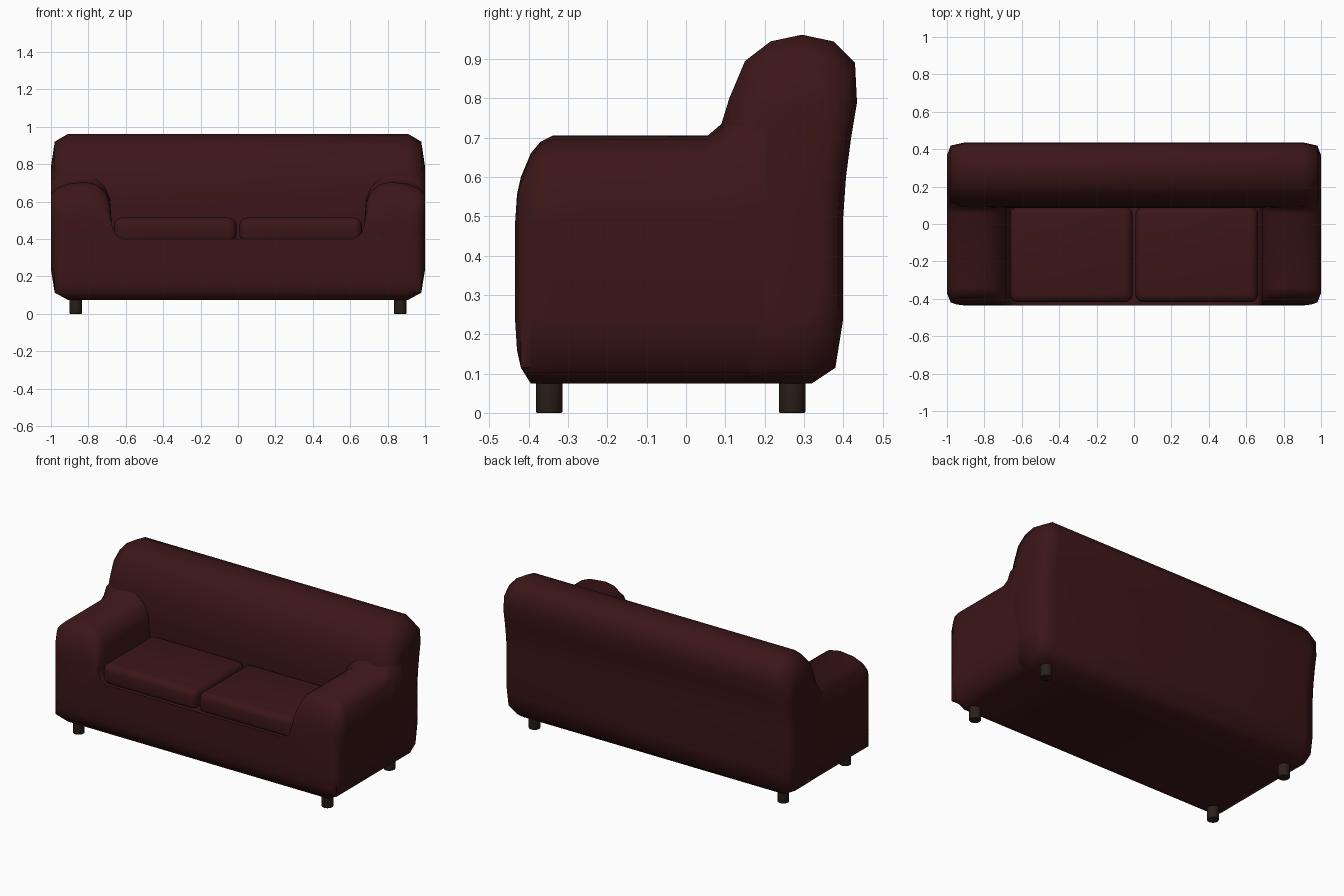
import bpy, bmesh
from math import radians

if "Cube" in bpy.data.objects:
    bpy.data.objects.remove(bpy.data.objects["Cube"])


def material(name, rgb):
    m = bpy.data.materials.new(name)
    m.diffuse_color = (*rgb, 1)
    m.use_nodes = True
    m.node_tree.nodes["Principled BSDF"].inputs["Base Color"].default_value = m.diffuse_color
    return m


LEATHER = material("dark red leather", (0.045, 0.008, 0.009))
WOOD = material("dark wood", (0.025, 0.014, 0.011))


def finish(bm, name, mat, angle=60):
    bmesh.ops.remove_doubles(bm, verts=bm.verts, dist=0.0005)
    bmesh.ops.recalc_face_normals(bm, faces=bm.faces)
    me = bpy.data.meshes.new(name)
    bm.to_mesh(me)
    bm.free()
    me.materials.append(mat)
    ob = bpy.data.objects.new(name, me)
    bpy.context.collection.objects.link(ob)
    bpy.ops.object.select_all(action='DESELECT')
    ob.select_set(True)
    bpy.context.view_layer.objects.active = ob
    bpy.ops.object.shade_smooth_by_angle(angle=radians(angle))
    return ob


def loft(name, rings, cap_end, mat):
    bm = bmesh.new()
    loops = [[bm.verts.new(p) for p in r] for r in rings]
    n = len(loops[0])
    for a, b in zip(loops, loops[1:]):
        for i in range(n):
            j = (i + 1) % n
            bm.faces.new((a[i], a[j], b[j], b[i]))
    bm.faces.new(loops[0])
    if cap_end:
        bm.faces.new(loops[-1])
    return finish(bm, name, mat)


# Base and arms: U-shaped front profile lofted from front to back
half = [(0.91, 0.075), (0.98, 0.115), (1.0, 0.24), (1.0, 0.48), (1.0, 0.64),
        (0.965, 0.672), (0.91, 0.695), (0.82, 0.705), (0.76, 0.693),
        (0.71, 0.655), (0.685, 0.60), (0.675, 0.48), (0.66, 0.43), (0.62, 0.40)]
profile = half + [(-x, z) for x, z in reversed(half)]
# y, half width, bottom, arm top
stations = [(-0.435, 0.91, 0.24, 0.48), (-0.43, 0.95, 0.16, 0.555),
            (-0.42, 0.98, 0.115, 0.60), (-0.395, 0.99, 0.075, 0.66),
            (-0.37, 1, 0.075, 0.69), (-0.34, 1, 0.075, 0.705),
            (0.055, 1, 0.075, 0.705), (0.09, 1, 0.075, 0.735),
            (0.115, 1, 0.075, 0.80), (0.2, 1, 0.075, 0.82)]


def station_ring(y, w, low, top):
    ring = []
    for x, z in profile:
        if z > 0.48:
            z = 0.48 + (z - 0.48) * (top - 0.48) / 0.225
        ring.append((max(-w, min(w, x)), y, max(low, z)))
    return ring


loft("base_and_arms", [station_ring(*s) for s in stations], False, LEATHER)

# Backrest: side profile lofted across, shrinking at the rounded ends
back = [(0.32, 0.075), (0.38, 0.115), (0.40, 0.24), (0.40, 0.50), (0.407, 0.60),
        (0.42, 0.70), (0.435, 0.79), (0.43, 0.89), (0.375, 0.945), (0.295, 0.962),
        (0.215, 0.945), (0.15, 0.895), (0.11, 0.80), (0.09, 0.735),
        (0.085, 0.60), (0.085, 0.40), (0.12, 0.24), (0.15, 0.075)]
ends = [(-1, 0.62), (-0.98, 0.91), (-0.91, 1), (0.91, 1), (0.98, 0.91), (1, 0.62)]
loft("backrest", [[(x, 0.26 + (y - 0.26) * s, 0.5 + (z - 0.5) * s) for y, z in back]
                  for x, s in ends], True, LEATHER)

# Seat cushions and legs, mirrored left and right
for side, label in ((-1, "left"), (1, "right")):
    bm = bmesh.new()
    bmesh.ops.create_cube(bm, size=1)
    for v in bm.verts:
        v.co.x = side * 0.3355 + v.co.x * 0.655
        v.co.y = -0.164 + v.co.y * 0.506
        v.co.z = 0.447 + v.co.z * 0.134
    bmesh.ops.bevel(bm, geom=bm.edges[:], offset=0.04, segments=4,
                    profile=0.5, affect='EDGES')
    finish(bm, label + "_seat_cushion", LEATHER)

    for y, place in ((-0.348, "front"), (0.27, "back")):
        bm = bmesh.new()
        bmesh.ops.create_cone(bm, cap_ends=True, segments=20, radius1=0.034,
                              radius2=0.034, depth=0.1)
        bottom = [e for e in bm.edges if all(v.co.z < 0 for v in e.verts)]
        bmesh.ops.bevel(bm, geom=bottom, offset=0.004, segments=2,
                        profile=0.5, affect='EDGES')
        bmesh.ops.translate(bm, verts=bm.verts, vec=(side * 0.868, y, 0.05))
        finish(bm, label + "_" + place + "_leg", WOOD, 40)
